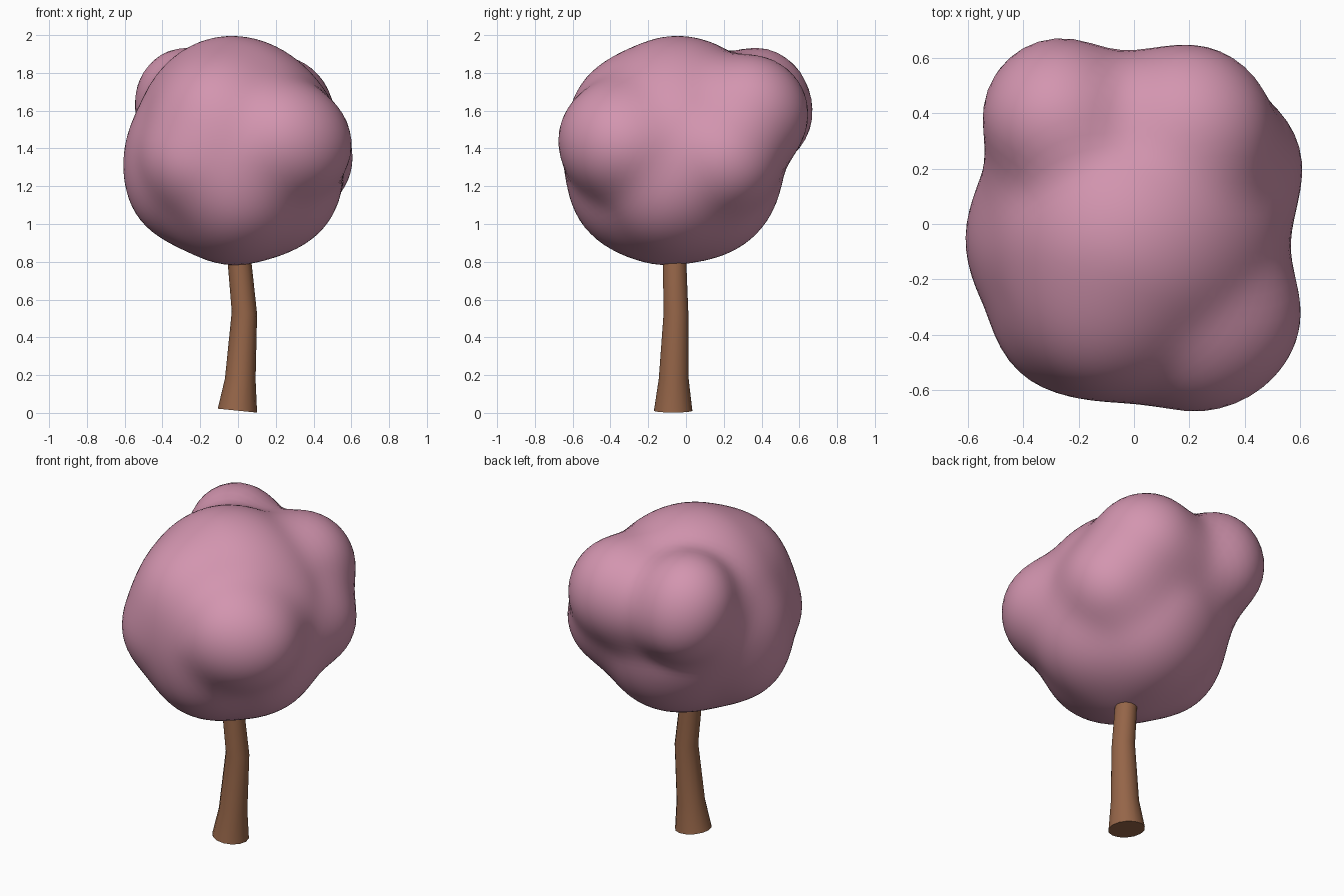
import bpy, bmesh, math
from mathutils import Vector

cube = bpy.data.objects.get("Cube")
if cube:
    bpy.data.objects.remove(cube, do_unlink=True)


def material(name, rgb):
    m = bpy.data.materials.new(name)
    m.use_nodes = True
    m.diffuse_color = (*rgb, 1)
    m.node_tree.nodes["Principled BSDF"].inputs["Base Color"].default_value = (*rgb, 1)
    return m


def add_object(name, bm, mat, angle):
    mesh = bpy.data.meshes.new(name)
    bm.to_mesh(mesh)
    bm.free()
    mesh.materials.append(mat)
    ob = bpy.data.objects.new(name, mesh)
    bpy.context.collection.objects.link(ob)
    bpy.ops.object.select_all(action="DESELECT")
    ob.select_set(True)
    bpy.context.view_layer.objects.active = ob
    bpy.ops.object.shade_smooth_by_angle(angle=angle)
    return ob


pink = material("blossom pink", (0.65, 0.30, 0.43))
brown = material("bark brown", (0.30, 0.13, 0.065))

# Foliage lobes: x, y, z, radius
LOBES = [
    (0.00, -0.03, 1.39, 0.56),    # main ball
    (-0.04, -0.05, 1.54, 0.45),   # crown
    (-0.02, -0.12, 1.20, 0.415),  # underside front
    (0.03, 0.10, 1.20, 0.365),    # underside back
    (-0.27, 0.37, 1.67, 0.27),    # high knob at the back
    (-0.26, 0.41, 1.57, 0.26),
    (-0.25, 0.18, 1.50, 0.28),    # fill beside the knob
    (-0.02, 0.34, 1.55, 0.27),
    (0.19, 0.33, 1.58, 0.32),     # back shoulder
    (0.31, 0.20, 1.35, 0.30),     # left side, back
    (0.32, -0.32, 1.42, 0.285),   # left side, front
    (0.20, -0.10, 1.20, 0.335),   # left side, low
    (0.22, -0.36, 1.44, 0.32),    # front bulges
    (0.00, -0.33, 1.35, 0.305),
    (-0.20, -0.30, 1.35, 0.32),
    (0.00, -0.30, 1.18, 0.305),
    (-0.10, -0.28, 1.55, 0.335),
    (-0.28, -0.05, 1.34, 0.32),   # right side
    (-0.28, -0.08, 1.20, 0.295),
]
BLEND = 0.09


def foliage_distance(p):
    """Distance to the softly blended lobes."""
    d = 9.0
    for x, y, z, r in LOBES:
        e = (p - Vector((x, y, z))).length - r
        h = max(BLEND - abs(d - e), 0) / BLEND
        d = min(d, e) - h * h * BLEND / 4
    return d


# Foliage: a ball shrunk onto the blended lobes
bm = bmesh.new()
bmesh.ops.create_icosphere(bm, subdivisions=5, radius=1)
centre = Vector((0, 0, 1.4))
for v in bm.verts:
    ray = v.co.normalized()
    t = 1.1
    for _ in range(30):
        d = foliage_distance(centre + ray * t)
        if d < 0.001:
            break
        t -= d
    v.co = centre + ray * t
for _ in range(2):
    bmesh.ops.smooth_vert(bm, verts=bm.verts, factor=0.5,
                          use_axis_x=True, use_axis_y=True, use_axis_z=True)
add_object("foliage", bm, pink, math.radians(80))

# Trunk rings: x, y, z, radius, slope along x
RINGS = [
    (-0.003, -0.068, 0.012, 0.104, -0.10),
    (0.012, -0.065, 0.18, 0.081, -0.03),
    (0.034, -0.053, 0.53, 0.067, -0.10),
    (0.010, -0.060, 0.78, 0.064, -0.10),
    (-0.010, -0.060, 0.98, 0.060, 0.0),
]
SIDES = 14
bm = bmesh.new()
rings = []
for x, y, z, r, slope in RINGS:
    ring = []
    for i in range(SIDES):
        a = math.tau * i / SIDES
        dx = r * math.cos(a)
        ring.append(bm.verts.new((x + dx, y + r * math.sin(a), z + slope * dx)))
    rings.append(ring)
for low, high in zip(rings, rings[1:]):
    for i in range(SIDES):
        j = (i + 1) % SIDES
        bm.faces.new((low[i], low[j], high[j], high[i]))
bm.faces.new(rings[0][::-1])
bm.faces.new(rings[-1])
add_object("trunk", bm, brown, math.radians(40))
